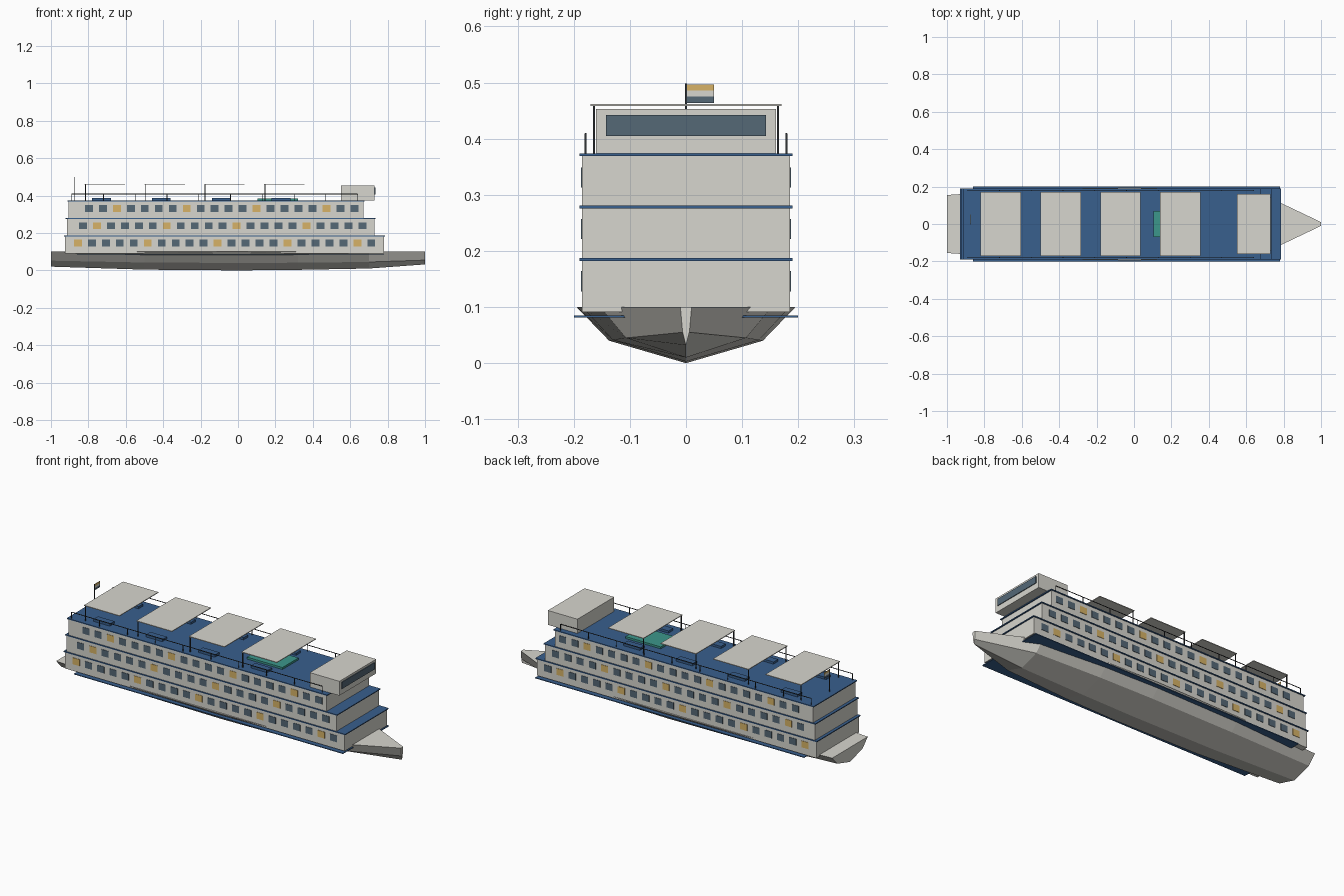
import bpy, bmesh
from mathutils import Matrix, Vector

if "Cube" in bpy.data.objects:
    bpy.data.objects.remove(bpy.data.objects["Cube"], do_unlink=True)


def material(name, rgb):
    m = bpy.data.materials.new(name)
    m.use_nodes = True
    m.diffuse_color = (*rgb, 1)
    m.node_tree.nodes["Principled BSDF"].inputs["Base Color"].default_value = (*rgb, 1)
    return m


white = material("warm_white", (0.68, 0.67, 0.62))
blue = material("deck_blue", (0.04, 0.115, 0.27))
glass = material("slate_glass", (0.09, 0.138, 0.183))
amber = material("lit_amber", (0.68, 0.45, 0.135))
teal = material("pool_teal", (0.045, 0.31, 0.26))
metal = material("dark_metal", (0.03, 0.033, 0.037))


def finish(name, bm, mats):
    bmesh.ops.recalc_face_normals(bm, faces=bm.faces)
    mesh = bpy.data.meshes.new(name)
    bm.to_mesh(mesh)
    bm.free()
    for m in mats:
        mesh.materials.append(m)
    obj = bpy.data.objects.new(name, mesh)
    bpy.context.collection.objects.link(obj)
    return obj


def boxes(name, spans, *mats):
    """Each span is (x0, x1, y0, y1, z0, z1) with an optional material index."""
    bm = bmesh.new()
    for s in spans:
        lo, hi = Vector(s[0:6:2]), Vector(s[1:6:2])
        matrix = Matrix.Translation((lo + hi) / 2) @ Matrix.Diagonal((*(hi - lo), 1))
        made = bmesh.ops.create_cube(bm, size=1, matrix=matrix)
        for f in {f for v in made["verts"] for f in v.link_faces}:
            f.material_index = s[6] if len(s) > 6 else 0
    return finish(name, bm, mats)


def post(x, y, z0, z1, r=0.0015):
    return (x - r, x + r, y - r, y + r, z0, z1)


# Hull: V sections lofted along x as (x, top half width, chine half width, chine z, keel z)
stations = [
    (-1.0, 0.155, 0.11, 0.052, 0.02),
    (-0.5, 0.188, 0.132, 0.042, 0.004),
    (0.0, 0.195, 0.137, 0.04, 0.0),
    (0.32, 0.185, 0.13, 0.041, 0.003),
    (0.7, 0.153, 0.107, 0.045, 0.01),
    (1.0, 0.01, 0.006, 0.055, 0.032),
]
HULL_TOP = 0.1
bm = bmesh.new()
rings = []
for x, top, chine, chine_z, keel in stations:
    section = [(-top, HULL_TOP), (-chine, chine_z), (0, keel), (chine, chine_z), (top, HULL_TOP)]
    rings.append([bm.verts.new((x, y, z)) for y, z in section])
for a, b in zip(rings, rings[1:]):
    for i in range(5):
        j = (i + 1) % 5
        bm.faces.new((a[i], a[j], b[j], b[i]))
bm.faces.new(rings[0])
bm.faces.new(rings[-1])
finish("hull", bm, [white])

# Walkway skirt around the hull
boxes("lower_walkway", [(-0.86, 0.78, -0.2, 0.2, 0.081, 0.085)], blue)

# Three stepped cabin storeys, each with a deck slab and two rows of windows
WALL = 0.185
PITCH = 0.0747
storeys = [
    # x0, x1, floor, slab z, first window x, window count, window z
    (-0.925, 0.78, 0.091, 0.184, -0.856, 22, 0.146),
    (-0.915, 0.73, 0.184, 0.278, -0.829, 21, 0.239),
    (-0.905, 0.67, 0.278, 0.371, -0.797, 20, 0.331),
]
for n, (x0, x1, floor, roof, first, count, wz) in enumerate(storeys):
    label = ("lower", "middle", "upper")[n]
    boxes(label + "_cabins", [(x0, x1, -WALL, WALL, floor, roof)], white)
    boxes(label + "_deck", [(x0 - 0.006, x1 + 0.006, -0.19, 0.19, roof - 0.002, roof + 0.003)], blue)
    panes = []
    for side in (-1, 1):
        y0, y1 = sorted((side * (WALL - 0.002), side * (WALL + 0.002)))
        for i in range(count):
            x = first + i * PITCH
            panes.append((x - 0.021, x + 0.021, y0, y1, wz - 0.018, wz + 0.018, int(i % 5 == n)))
    boxes(label + "_windows", panes, glass, amber)

DECK = 0.374

# Bridge with a wide windscreen
boxes("bridge", [(0.55, 0.73, -0.16, 0.16, DECK, 0.453)], white)
boxes("bridge_windscreen", [(0.728, 0.734, -0.143, 0.143, 0.405, 0.442)], glass)

# Sun canopies on paired posts, with a lounger on each side beneath
canopies, posts, loungers = [], [], []
for i in range(4):
    x = -0.82 + 0.32 * i
    canopies.append((x, x + 0.216, -0.17, 0.17, 0.458, 0.462))
    for side in (-1, 1):
        posts.append(post(x + 0.004, side * 0.164, DECK, 0.458, 0.002))
        y = side * 0.125
        loungers.append((x + 0.04, x + 0.14, y - 0.02, y + 0.02, DECK, 0.386))
boxes("canopies", canopies, white)
boxes("canopy_posts", posts, metal)
boxes("loungers", loungers, blue)

# Pool
boxes("pool", [(0.105, 0.32, -0.07, 0.07, DECK, 0.385)], teal)

# Side railings
rails = []
for side in (-1, 1):
    y = side * 0.179
    rails.append((-0.89, 0.64, y - 0.0013, y + 0.0013, 0.407, 0.41))
    rails += [post(-0.889 + 0.1698 * i, y, DECK, 0.409) for i in range(10)]
boxes("railings", rails, metal)

# Stern flag with three stripes
boxes("flagpole", [post(-0.876, 0, DECK, 0.498, 0.002)], metal)
stripes = [(-0.877, -0.875, 0, 0.05, 0.464 + 0.011 * k, 0.475 + 0.011 * k, k) for k in range(3)]
boxes("flag", stripes, glass, white, amber)
